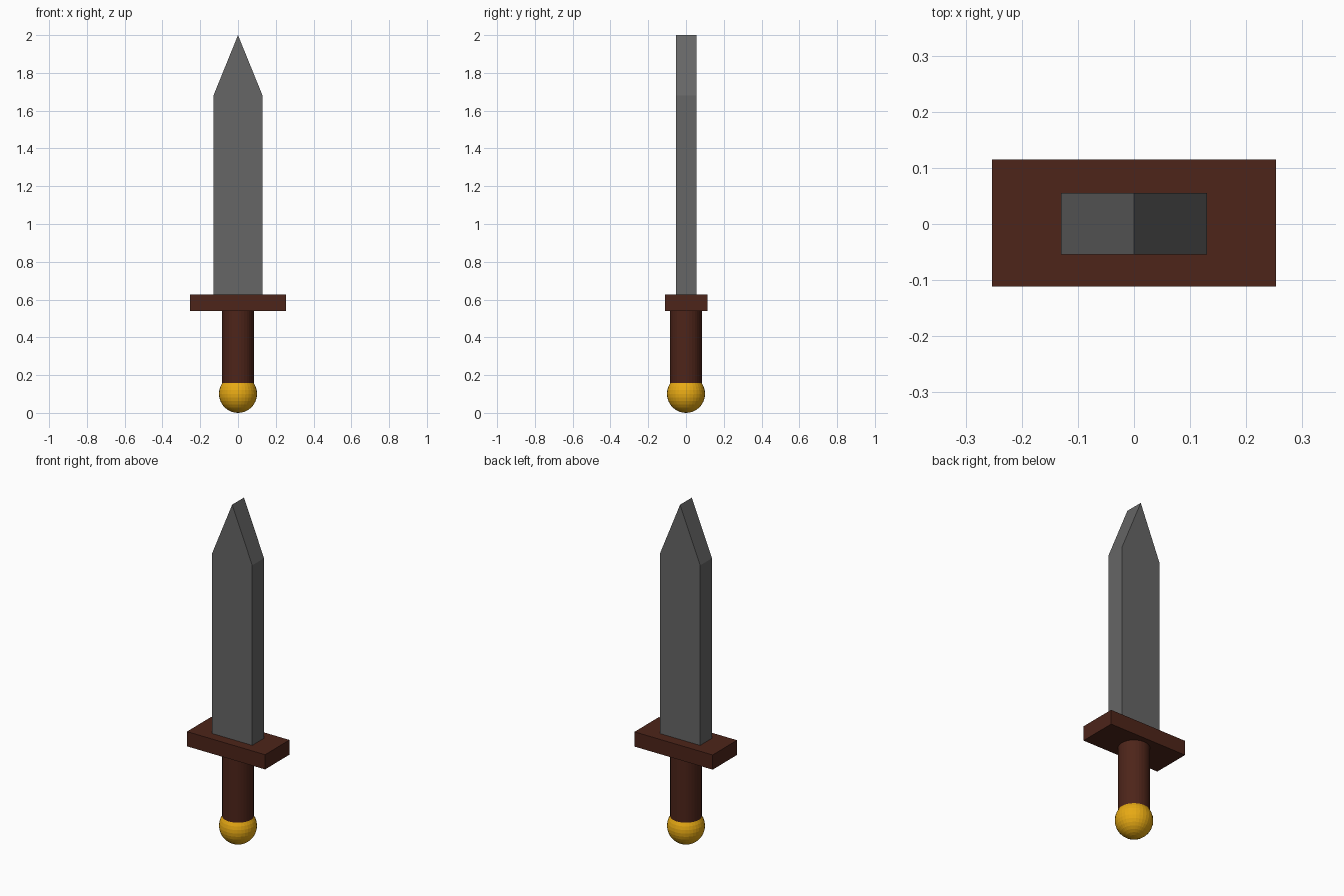
import bpy, bmesh

if "Cube" in bpy.data.objects:
    bpy.data.objects.remove(bpy.data.objects["Cube"])

def material(name, rgb):
    m = bpy.data.materials.new(name)
    m.diffuse_color = (*rgb, 1)
    m.use_nodes = True
    m.node_tree.nodes["Principled BSDF"].inputs["Base Color"].default_value = m.diffuse_color
    return m

wood = material("dark_wood", (0.075, 0.018, 0.010))
steel = material("steel", (0.133, 0.133, 0.133))
gold = material("gold", (0.8, 0.4, 0.007))

def finish(name, mat):
    ob = bpy.context.object
    ob.name = ob.data.name = name
    ob.data.materials.append(mat)
    return ob

# pommel: faceted ball resting on the ground
bpy.ops.mesh.primitive_uv_sphere_add(segments=32, ring_count=16, radius=0.101, location=(0, 0, 0.101))
finish("pommel", gold)

# grip: cylinder from inside the pommel to the guard
z0, z1 = 0.10, 0.56
bpy.ops.mesh.primitive_cylinder_add(vertices=32, radius=0.084, depth=z1 - z0, location=(0, 0, (z0 + z1) / 2))
finish("grip", wood)

# guard: flat crossbar
bpy.ops.mesh.primitive_cube_add(size=1, location=(0, 0.002, 0.583))
guard = finish("guard", wood)
guard.scale = (0.506, 0.226, 0.086)

# blade: pointed outline extruded through its thickness
outline = [(-0.13, 0.60), (0.13, 0.60), (0.13, 1.68), (0, 2.0), (-0.13, 1.68)]
bm = bmesh.new()
face = bm.faces.new([bm.verts.new((x, -0.054, z)) for x, z in outline])
ext = bmesh.ops.extrude_face_region(bm, geom=[face])
bmesh.ops.translate(bm, vec=(0, 0.109, 0), verts=[v for v in ext["geom"] if isinstance(v, bmesh.types.BMVert)])
bmesh.ops.recalc_face_normals(bm, faces=bm.faces)
mesh = bpy.data.meshes.new("blade")
bm.to_mesh(mesh)
bm.free()
mesh.materials.append(steel)
bpy.context.collection.objects.link(bpy.data.objects.new("blade", mesh))
